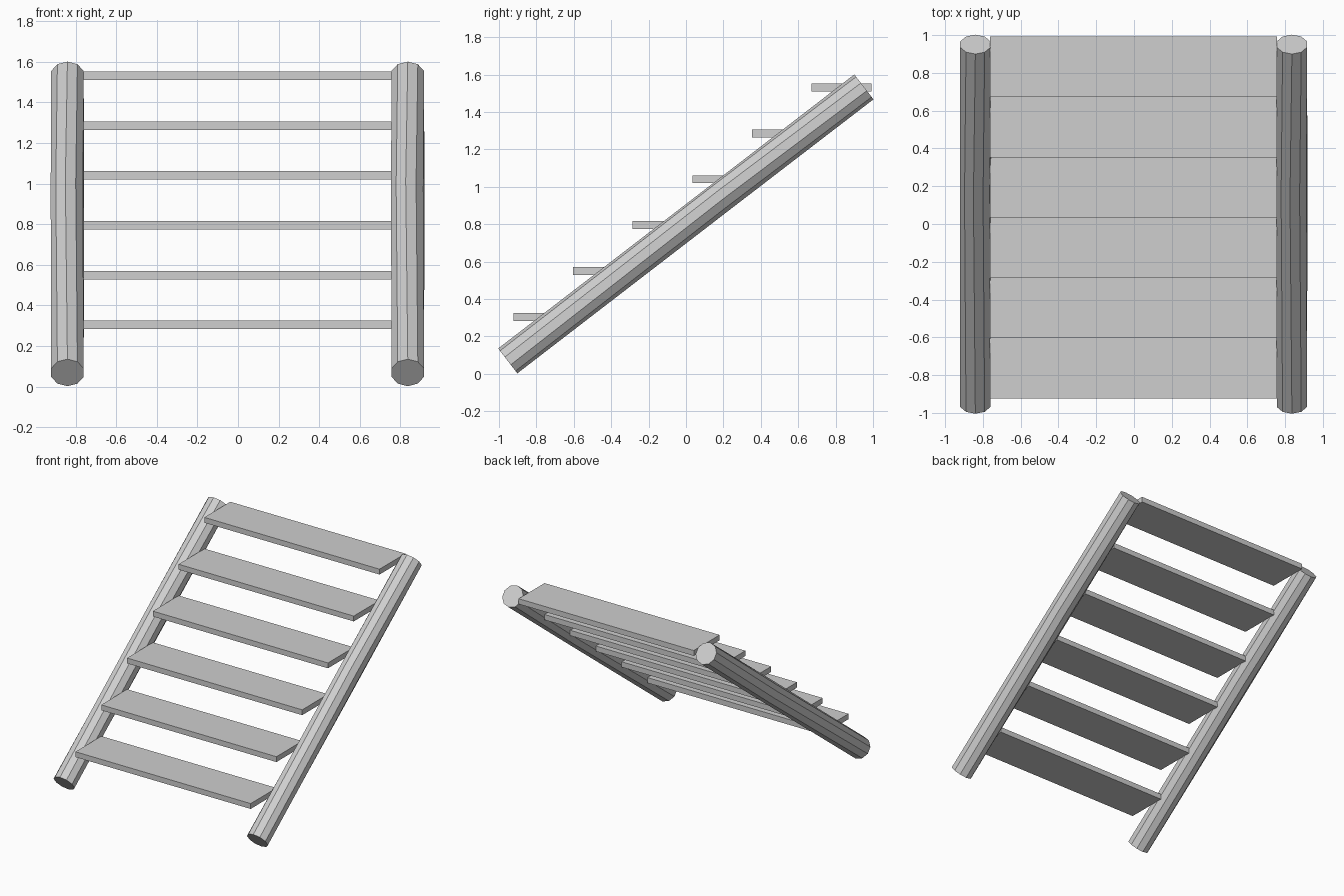
import bpy, bmesh, math
from mathutils import Vector

cube = bpy.data.objects.get("Cube")
if cube:
    bpy.data.objects.remove(cube, do_unlink=True)

# One plain grey for the whole ladder
grey = bpy.data.materials.new("plain grey")
grey.use_nodes = True
colour = (0.62, 0.62, 0.62, 1)
grey.diffuse_color = colour
grey.node_tree.nodes["Principled BSDF"].inputs["Base Color"].default_value = colour


def add_object(name, bm):
    bmesh.ops.recalc_face_normals(bm, faces=bm.faces)
    mesh = bpy.data.meshes.new(name)
    bm.to_mesh(mesh)
    bm.free()
    mesh.materials.append(grey)
    obj = bpy.data.objects.new(name, mesh)
    bpy.context.scene.collection.objects.link(obj)
    return obj


def pole(name, x, radius=0.084, sides=10):
    """Slanted ten-sided pole, slightly twisted at its middle."""
    start, end = Vector((x, -0.953, 0.069)), Vector((x, 0.951, 1.534))
    across = Vector((1, 0, 0))
    up = across.cross((end - start).normalized())
    up = up if up.z > 0 else -up
    bm = bmesh.new()
    rings = []
    for t, twist in ((0, 0), (0.6, 7), (1, 0)):
        centre = start.lerp(end, t)
        ring = []
        for i in range(sides):
            a = math.radians(90 + twist) + math.tau * i / sides
            ring.append(bm.verts.new(
                centre + radius * (across * math.cos(a) + up * math.sin(a))))
        rings.append(ring)
    for low, high in zip(rings, rings[1:]):
        for i in range(sides):
            j = (i + 1) % sides
            bm.faces.new((low[i], low[j], high[j], high[i]))
    bm.faces.new(rings[0])
    bm.faces.new(rings[-1])
    return add_object(name, bm)


def tread(name, y, z, width=1.518, depth=0.32, thickness=0.042):
    bm = bmesh.new()
    bmesh.ops.create_cube(bm, size=1)
    bmesh.ops.scale(bm, vec=(width, depth, thickness), verts=bm.verts)
    bmesh.ops.translate(bm, vec=(-0.003, y, z), verts=bm.verts)
    return add_object(name, bm)


# Side poles
pole("right_pole", -0.84)
pole("left_pole", 0.836)

# Flat treads climbing to the back
for step in range(6):
    tread(f"tread_{step + 1}", -0.763 + 0.319 * step, 0.304 + 0.2454 * step)
